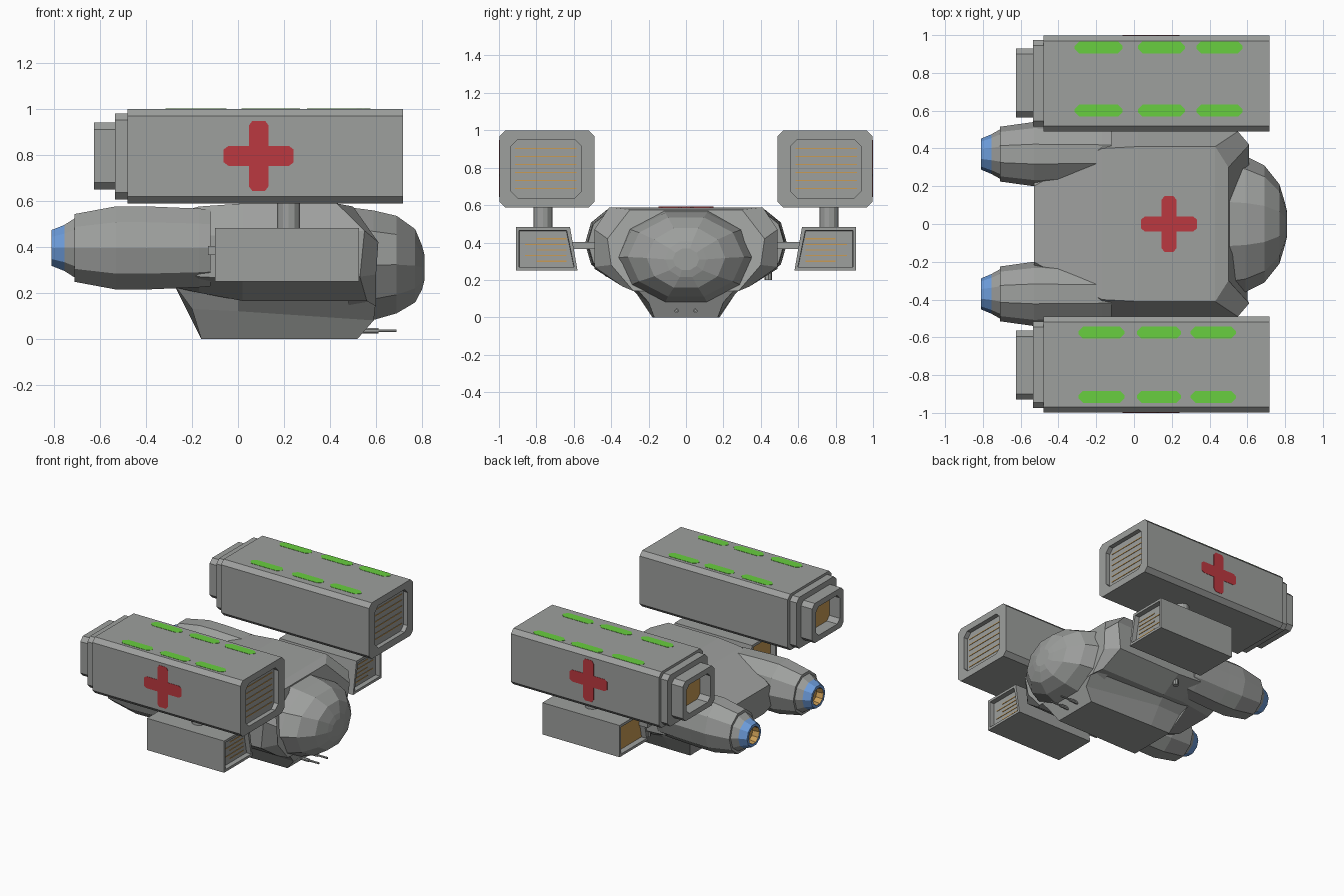
import bpy, bmesh, math

if "Cube" in bpy.data.objects:
    bpy.data.objects.remove(bpy.data.objects["Cube"])


def material(name, rgb):
    m = bpy.data.materials.new(name)
    m.diffuse_color = (*rgb, 1)
    m.use_nodes = True
    m.node_tree.nodes["Principled BSDF"].inputs["Base Color"].default_value = m.diffuse_color
    return m


GREY = material("hull_grey", (0.34, 0.35, 0.34))
RED = material("cross_red", (0.50, 0.04, 0.05))
GREEN = material("stripe_green", (0.14, 0.62, 0.05))
BLUE = material("nozzle_blue", (0.15, 0.33, 0.70))
ORANGE = material("inner_orange", (0.58, 0.33, 0.09))


def loft(name, rings, mats=(GREY,), rule=None):
    """Skin a list of equal-length point rings, cap both ends.
    rule(first_ring_index, centre) -> material index; the end cap has index len(rings) - 1."""
    bm = bmesh.new()
    vs = [[bm.verts.new(p) for p in r] for r in rings]
    n, made = len(rings[0]), []
    for k in range(len(rings) - 1):
        for i in range(n):
            j = (i + 1) % n
            made.append((k, bm.faces.new((vs[k][i], vs[k][j], vs[k + 1][j], vs[k + 1][i]))))
    made.append((-1, bm.faces.new(vs[0][::-1])))
    made.append((len(rings) - 1, bm.faces.new(vs[-1])))
    if rule:
        for k, f in made:
            f.material_index = rule(k, f.calc_center_median())
    bmesh.ops.recalc_face_normals(bm, faces=bm.faces)
    me = bpy.data.meshes.new(name)
    bm.to_mesh(me)
    bm.free()
    for m in mats:
        me.materials.append(m)
    ob = bpy.data.objects.new(name, me)
    bpy.context.collection.objects.link(ob)
    return ob


def box(name, x0, x1, y0, y1, z0, z1, mat=GREY):
    ring = lambda x: [(x, y0, z0), (x, y1, z0), (x, y1, z1), (x, y0, z1)]
    return loft(name, [ring(x0), ring(x1)], (mat,))


def octagon(s, x, y0, y1, z0, z1, c):
    pts = [(y0 + c, z0), (y1 - c, z0), (y1, z0 + c), (y1, z1 - c),
           (y1 - c, z1), (y0 + c, z1), (y0, z1 - c), (y0, z0 + c)]
    return [(x, s * y, z) for y, z in pts]


def ellipse(x, cy, cz, ry, rz, n=10):
    a = [2 * math.pi * (i + 0.5) / n + math.pi / 2 for i in range(n)]
    return [(x, cy + ry * math.cos(t), cz + rz * math.sin(t)) for t in a]


def mirrored(half):
    return half + [(x, -y, z) for x, y, z in reversed(half)]


def cross(cx, cy, r, w):
    """Cross outline with slightly clipped arm ends."""
    arm = [(w, w), (w, r - 0.02), (w - 0.015, r), (0.015 - w, r), (-w, r - 0.02)]
    pts = []
    for k in range(4):
        c, s = round(math.cos(k * math.pi / 2)), round(math.sin(k * math.pi / 2))
        pts += [(cx + c * u - s * v, cy + s * u + c * v) for u, v in arm]
    return pts


# main hull, tapering back between the engines
loft("main_hull", [
    mirrored([(-.53, .20, .47), (-.53, .26, .42), (-.53, .26, .32), (-.53, .15, .28)]),
    mirrored([(-.17, .40, .575), (-.17, .49, .45), (-.17, .49, .27), (-.17, .30, .20)]),
    mirrored([(.02, .41, .588), (.02, .49, .45), (.02, .49, .26), (.02, .34, .165)]),
    mirrored([(.43, .41, .588), (.55, .49, .47), (.53, .49, .27), (.56, .34, .165)]),
    mirrored([(.50, .30, .575), (.61, .42, .42), (.60, .40, .28), (.60, .28, .14)]),
])

# keel under the hull
loft("keel", [
    mirrored([(-.28, .25, .24), (-.20, .24, .13), (-.16, .18, 0)]),
    mirrored([(.0, .33, .20), (.0, .26, .12), (.0, .18, 0)]),
    mirrored([(.60, .28, .17), (.59, .20, .08), (.52, .17, 0)]),
])

# faceted nose dome
loft("nose_dome", [ellipse(x, 0, (a + b) / 2, ry, (b - a) / 2) for x, ry, a, b in [
    (.48, .38, .06, .585), (.59, .36, .07, .57), (.69, .31, .10, .545),
    (.77, .21, .15, .485), (.80, .11, .21, .41), (.81, .07, .25, .37)]])

# red cross on the roof
roof = cross(.185, 0, .148, .039)
loft("roof_cross", [[(x, y, z) for x, y in roof] for z in (.586, .592)], (RED,))

# small sensor stub under one side
loft("sensor_stub", [[(.02 * math.cos(i * math.pi / 4), .44 + .02 * math.sin(i * math.pi / 4), z)
                      for i in range(8)] for z in (.20, .27)])

for s, side in ((1, "left"), (-1, "right")):
    # engine with hollow blue nozzle
    prof = [(-.12, .155, .175), (-.17, .16, .18), (-.40, .165, .19), (-.53, .17, .19),
            (-.71, .145, .155), (-.71, .13, .135), (-.755, .105, .105), (-.81, .082, .082),
            (-.81, .062, .062), (-.76, .055, .055)]
    loft(f"{side}_engine", [ellipse(x, s * .37, .395, a, b) for x, a, b in prof],
         (GREY, BLUE, ORANGE), lambda k, c: 2 if k >= 8 else 1 if k >= 6 else 0)

    # large cargo container: recessed front, stepped hollow back
    loft(f"{side}_container", [octagon(s, *r) for r in [
        (.685, .56, .935, .638, .95, .035), (.718, .56, .935, .638, .95, .035),
        (.718, .49, .998, .588, .998, .03), (-.48, .49, .998, .588, .998, .03),
        (-.48, .515, .975, .605, .98, .03), (-.535, .515, .975, .605, .98, .03),
        (-.535, .565, .93, .65, .94, .03), (-.625, .565, .93, .65, .94, .03),
        (-.625, .61, .885, .69, .90, .03), (-.54, .61, .885, .69, .90, .03)]],
        (GREY, ORANGE), lambda k, c: int(k == 9))
    for i in range(6):
        z = .688 + i * .043
        ya, yb = sorted((s * .585, s * .915))
        box(f"{side}_container_louvre_{i}", .68, .688, ya, yb, z - .003, z + .003, ORANGE)

    # red cross on the outer wall
    wall = cross(.09, .795, .152, .043)
    loft(f"{side}_wall_cross", [[(x, s * y, z) for x, z in wall] for y in (.995, 1.0)], (RED,))

    # green roof stripes with clipped ends
    starts = ((-.315, -.06), (.02, .27), (.33, .575)) if s > 0 else ((-.295, -.05), (.015, .25), (.30, .54))
    for row, y in enumerate((.60, .935) if s > 0 else (-.575, -.915)):
        for i, (a, b) in enumerate(starts):
            h, c = .032, .025
            pts = [(a, y - h + c), (a + c, y - h), (b - c, y - h), (b, y - h + c),
                   (b, y + h - c), (b - c, y + h), (a + c, y + h), (a, y + h - c)]
            loft(f"{side}_stripe_{row}_{i}", [[(p, q, z) for p, q in pts] for z in (.995, 1.0)], (GREEN,))

    # small lower pod with slanted inner wall, open at both ends
    def slant(x, d):
        return [(x, s * y, z) for y, z in ((.58 + d, .25 + d), (.91 - d, .25 + d),
                                           (.91 - d, .482 - d), (.62 + d, .482 - d))]
    loft(f"{side}_lower_pod", [slant(.49, .02), slant(.525, .018), slant(.525, 0),
                               slant(-.10, 0), slant(-.10, .018), slant(-.06, .02)],
         (GREY, ORANGE), lambda k, c: int(k == 5))
    for i in range(5):
        z = .30 + i * .03
        ya, yb = sorted((s * .64, s * (.86 if i % 2 else .80)))
        box(f"{side}_lower_louvre_{i}", .486, .493, ya, yb, z - .003, z + .003, ORANGE)

    # post up to the container and strut in to the hull
    loft(f"{side}_post", [[(.22 + .05 * math.cos(i * math.pi / 6), s * .765 + .05 * math.sin(i * math.pi / 6), z)
                           for i in range(12)] for z in (.47, .60)])
    ya, yb = sorted((s * .45, s * .63))
    box(f"{side}_strut", -.13, .30, ya, yb, .365, .403)

    # twin nose guns
    loft(f"{side}_gun", [ellipse(x, s * .05, .035, r, r, 8) for x, r in
                         ((.50, .012), (.61, .012), (.61, .007), (.69, .007))])
